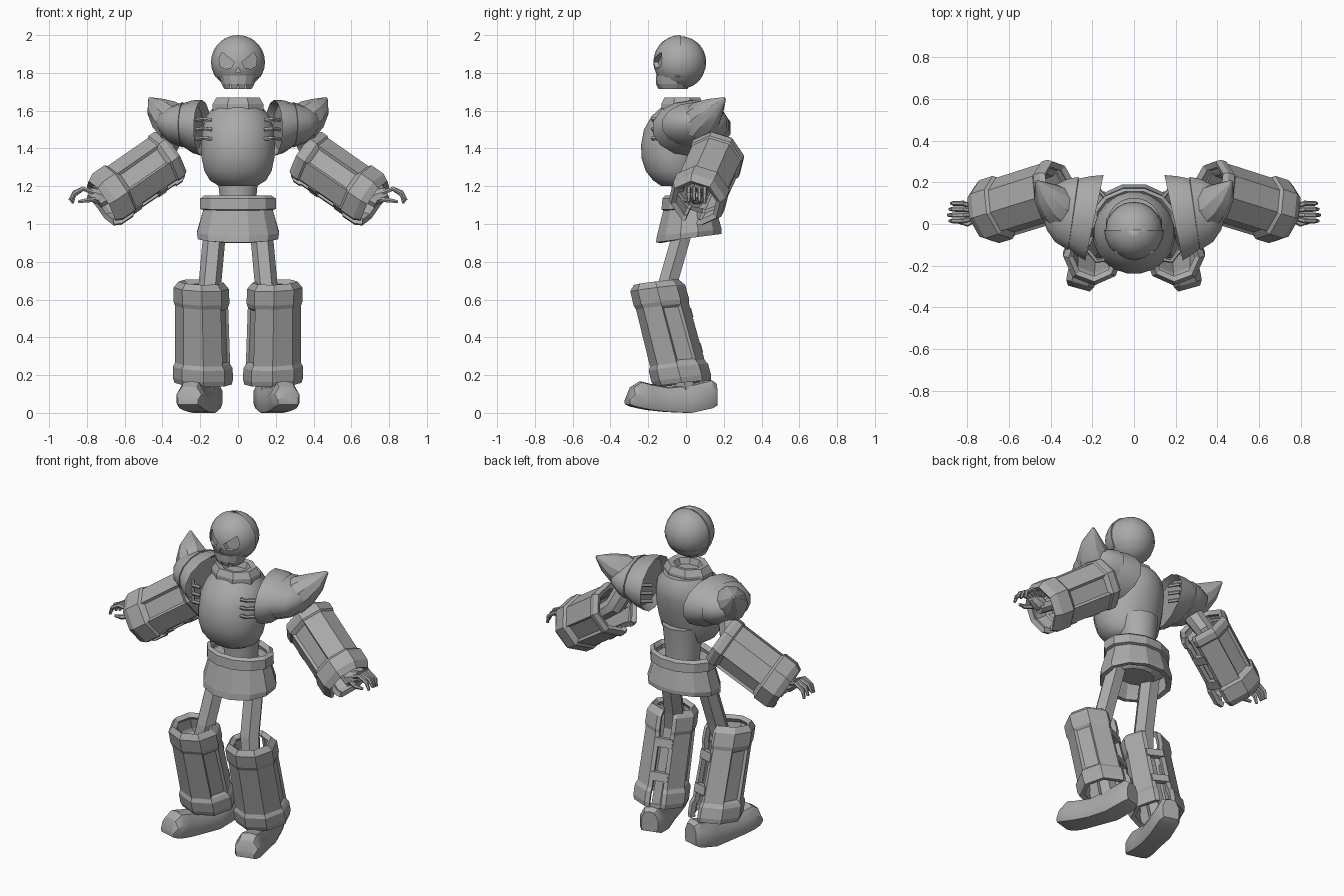
import bpy, bmesh, math
from mathutils import Vector as V, Matrix

if "Cube" in bpy.data.objects:
    bpy.data.objects.remove(bpy.data.objects["Cube"])

grey = bpy.data.materials.new("plain grey")
grey.diffuse_color = (0.4, 0.4, 0.4, 1)
grey.use_nodes = True
grey.node_tree.nodes["Principled BSDF"].inputs["Base Color"].default_value = grey.diffuse_color


def make(name, bm, mirror=False, thick=0, smooth=None, fix=True):
    """Turn a bmesh into an object with optional thickness, mirror and smoothing."""
    if fix:
        bmesh.ops.recalc_face_normals(bm, faces=bm.faces)
    me = bpy.data.meshes.new(name)
    bm.to_mesh(me)
    bm.free()
    ob = bpy.data.objects.new(name, me)
    bpy.context.collection.objects.link(ob)
    me.materials.append(grey)
    bpy.ops.object.select_all(action='DESELECT')
    ob.select_set(True)
    bpy.context.view_layer.objects.active = ob
    if smooth:
        bpy.ops.object.shade_smooth_by_angle(angle=math.radians(smooth))
    if thick:
        m = ob.modifiers.new("thickness", 'SOLIDIFY')
        m.thickness, m.offset = thick, -1
    if mirror:
        m = ob.modifiers.new("mirror", 'MIRROR')
        m.use_mirror_merge = False
    return ob


def loft(rings, closed=True, caps=True, bm=None):
    bm = bm or bmesh.new()
    vs = [[bm.verts.new(p) for p in r] for r in rings]
    n = len(vs[0])
    for a, b in zip(vs, vs[1:]):
        for i in range(n if closed else n - 1):
            j = (i + 1) % n
            bm.faces.new((a[i], a[j], b[j], b[i]))
    if caps:
        bm.faces.new(vs[0])
        bm.faces.new(vs[-1])
    return bm


def ring(c, u, v, n, turn=0.5):
    """Ellipse around c with half-axis vectors u and v."""
    out = []
    for i in range(n):
        a = 2 * math.pi * (i + turn) / n
        out.append(V(c) + V(u) * math.cos(a) + V(v) * math.sin(a))
    return out


def flat_ring(z, hx, yf, yb, n, tilt=0.0):
    hy = (yb - yf) / 2
    return ring((0, yf + hy, z), (hx, 0, 0), (0, hy, hy * tilt), n)


def tube(pts, radii, n=8, bm=None):
    """Round limb through the given points."""
    pts = [V(p) for p in pts]
    rings = []
    for i, p in enumerate(pts):
        d = (pts[min(i + 1, len(pts) - 1)] - pts[max(i - 1, 0)]).normalized()
        u = d.cross(V((0, 1, 0.01))).normalized()
        rings.append(ring(p, u * radii[i], d.cross(u) * radii[i], n))
    return loft(rings, bm=bm)


def prism(bm, pts, y0, y1):
    loft([[V((x, y, z)) for x, z in pts] for y in (y0, y1)], bm=bm)


def cut_sphere(r, cuts, c=(0, -0.03, 1.857)):
    bm = bmesh.new()
    bmesh.ops.create_uvsphere(bm, u_segments=20, v_segments=14, radius=r,
                              matrix=Matrix.Translation(c))
    for co, no in cuts:
        bmesh.ops.bisect_plane(bm, geom=bm.verts[:] + bm.edges[:] + bm.faces[:],
                               plane_co=co, plane_no=no, clear_outer=True)
        bmesh.ops.holes_fill(bm, edges=bm.edges[:])
    return bm


def carve(ob, bm):
    cutter = make("cutter", bm)
    cutter.hide_render = True
    m = ob.modifiers.new("cut", 'BOOLEAN')
    m.object, m.operation, m.solver = cutter, 'DIFFERENCE', 'EXACT'
    bpy.context.view_layer.objects.active = ob
    bpy.ops.object.modifier_apply(modifier=m.name)
    bpy.data.objects.remove(cutter)


# Head: round back, base, face mask with sockets, notched jaw
make("skull_back", cut_sphere(0.137, [((0, -0.03, 0), (0, -1, 0))]), smooth=35)
make("skull_base", cut_sphere(0.135, [((0, 0, 1.79), (0, 0, 1))], (0, -0.03, 1.85)), smooth=35)
mask = make("face_mask", cut_sphere(0.143, [((0, -0.03, 0), (0, 1, 0)),
                                            ((0, 0, 1.775), (0, 0, -1))]), smooth=35)
cut = bmesh.new()
eye = [(0.02, 1.858), (0.085, 1.91), (0.1, 1.875), (0.095, 1.835), (0.065, 1.82), (0.035, 1.828)]
for s in (1, -1):
    # socket floor follows the curve of the face
    loft([[V((s * x, y, z)) for x, z in eye] for y in (-0.3,)] +
         [[V((s * x, -0.145 + max(0, x - 0.03) * 0.45, z)) for x, z in eye]], bm=cut)
prism(cut, [(0, 1.832), (0.016, 1.798), (0.004, 1.803), (-0.004, 1.803), (-0.016, 1.798)], -0.3, -0.145)
carve(mask, cut)
jaw = make("jaw", loft([ring((0, -0.07, z), (rx, 0, 0), (0, ry, 0), 14)
                        for z, rx, ry in ((1.715, 0.074, 0.078), (1.74, 0.088, 0.088),
                                          (1.785, 0.1, 0.09))]))
cut = bmesh.new()
for x in (-0.04, 0, 0.04):
    prism(cut, [(x - 0.011, 1.7), (x + 0.011, 1.7), (x, 1.745)], -0.3, -0.1)
carve(jaw, cut)

# Torso, collar and waist
make("chest", loft([flat_ring(*r, 20) for r in (
    (1.20, 0.10, -0.13, 0.06), (1.23, 0.15, -0.175, 0.08), (1.28, 0.18, -0.215, 0.10),
    (1.35, 0.195, -0.238, 0.12), (1.42, 0.198, -0.24, 0.14), (1.50, 0.192, -0.225, 0.155),
    (1.57, 0.17, -0.185, 0.155), (1.62, 0.13, -0.13, 0.125))]), smooth=35)
make("collar", loft([flat_ring(z, 0.145 * k, -0.02 - 0.12 * k, -0.02 + 0.12 * k, 8) for z, k in (
    (1.58, 0.7), (1.59, 1.0), (1.635, 1.0), (1.67, 0.85), (1.665, 0.6), (1.63, 0.5))]))
make("waist", loft([flat_ring(z, r, 0.03 - r, 0.03 + r, 10) for z, r in (
    (1.00, 0.105), (1.12, 0.1), (1.32, 0.12))]), smooth=40)

# Skirt: open flared shell, lower at the front, with a thicker top band
make("skirt", loft([flat_ring(*r, 12, tilt) for r, tilt in (
    ((0.925, 0.22, -0.165, 0.195), 0.13), ((0.955, 0.225, -0.16, 0.195), 0.1),
    ((1.075, 0.19, -0.125, 0.165), 0.02), ((1.08, 0.207, -0.135, 0.18), 0.02),
    ((1.135, 0.207, -0.13, 0.175), 0), ((1.15, 0.185, -0.115, 0.16), 0))],
    caps=False), thick=0.03)
make("hip_block", loft([flat_ring(z, r, 0.02 - r * 0.8, 0.02 + r * 0.8, 12) for z, r in (
    (0.96, 0.11), (1.0, 0.17), (1.1, 0.17))]))

# Shoulder guards: slanted sleeve closing into a dome, then a swept spike
make("shoulder_guard", loft([ring(c, u, (0, 0, h), 14) for c, u, h in (
    ((0.225, 0.035, 1.51), (-0.04, 0.185, 0), 0.12),
    ((0.19, 0.03, 1.508), (-0.045, 0.21, 0), 0.148),
    ((0.24, 0.04, 1.515), (-0.035, 0.195, 0), 0.14),
    ((0.29, 0.05, 1.525), (-0.025, 0.172, 0), 0.115),
    ((0.292, 0.05, 1.525), (-0.025, 0.18, 0), 0.12),
    ((0.35, 0.065, 1.525), (-0.03, 0.155, 0), 0.1),
    ((0.40, 0.08, 1.535), (-0.02, 0.11, 0), 0.065),
    ((0.43, 0.09, 1.54), (-0.01, 0.04, 0), 0.025))]), mirror=True, smooth=35)
make("shoulder_spike", tube([(0.33, 0.06, 1.525), (0.38, 0.10, 1.57), (0.43, 0.15, 1.615),
                             (0.468, 0.205, 1.665)], [0.105, 0.095, 0.06, 0.008], 10),
     mirror=True, smooth=30)

# Laces tying chest to shoulder guards
laces = bmesh.new()
for z in (1.45, 1.50, 1.55):
    for y0, y1 in ((-0.17, -0.125), (0.13, 0.165)):
        ym = (y0 + y1) / 2 + math.copysign(0.03, y0)
        tube([(0.14, y0, z), (0.18, ym, z + 0.005), (0.22, y1, z)], [0.011] * 3, 6, laces)
make("laces", laces, mirror=True)


def armour(name, p0, p1, slit, r0, r1, stations):
    """Eight-sided limb shell, slit along one side and bridged by two clasps."""
    p0, p1, v = V(p0), V(p1), V(slit).normalized()
    axis = (p1 - p0).normalized()
    u = axis.cross(v).normalized()
    flat, rings = math.cos(math.pi / 8), []
    for t, k in stations:
        c, r = p0.lerp(p1, t), (r0 + (r1 - r0) * t) * k
        gap = 0.033 * min(1, k)
        pts = [c + u * gap + v * r * flat]
        pts += [c + u * r * math.sin(a) + v * r * math.cos(a)
                for a in (math.pi * (i + 0.5) / 4 for i in range(8))]
        rings.append(pts[:9] + [c - u * gap + v * r * flat])
    bm = loft(rings, closed=False, caps=False)
    bm.faces.ensure_lookup_table()
    bm.normal_update()
    f = bm.faces[9 * 3 + 4]
    if f.normal.dot(f.calc_center_median() - p0.lerp(p1, 0.5)) < 0:
        bmesh.ops.reverse_faces(bm, faces=bm.faces[:])
    # sunken side panels on the long middle band
    mid = 9 * 3
    panels = [bm.faces[mid + 2], bm.faces[mid + 6]]
    bmesh.ops.inset_individual(bm, faces=panels, thickness=0.018, depth=-0.012)
    make(name, bm, mirror=True, thick=0.03, fix=False)
    clasps = bmesh.new()
    for t in (0.33, 0.68):
        c = p0.lerp(p1, t) + v * (r0 + (r1 - r0) * t) * 0.82
        rot = Matrix((u, v, axis)).transposed().to_4x4()
        bmesh.ops.create_cube(clasps, size=1, matrix=Matrix.Translation(c) @ rot
                              @ Matrix.Diagonal((0.10, 0.03, 0.05, 1)))
    make(name + "_clasps", clasps, mirror=True)


# Arms
armour("forearm_armour", (0.35, 0.167, 1.368), (0.725, 0.05, 1.11), (-0.57, -0.2, -0.82),
       0.155, 0.152, ((0, 0.9), (0.05, 1.0), (0.13, 1.0), (0.15, 0.95),
                      (0.72, 0.95), (0.75, 1.04), (0.92, 1.04), (1, 0.9)))
make("upper_arm", tube([(0.33, 0.07, 1.50), (0.39, 0.14, 1.36), (0.56, 0.10, 1.225),
                        (0.74, 0.05, 1.115)], [0.06, 0.055, 0.045, 0.035]), mirror=True, smooth=40)

# Hands: palm, four curled fingers and a thumb
hand = tube([(0.70, 0.055, 1.13), (0.745, 0.055, 1.145), (0.79, 0.055, 1.165)], [0.03, 0.045, 0.03])
for i in range(4):
    y, drop = 0.015 + 0.028 * i, 0.008 * abs(i - 1)
    tube([(0.765, 0.03 + 0.017 * i, 1.165), (0.82, y, 1.187), (0.868, y, 1.168 - drop),
          (0.892 - drop, y, 1.125 - drop)], [0.012, 0.013, 0.012, 0.008], 6, hand)
tube([(0.75, 0.03, 1.13), (0.80, 0.0, 1.125), (0.845, 0.01, 1.118)], [0.014, 0.013, 0.008], 6, hand)
make("hand", hand, mirror=True, smooth=40)

# Legs
make("thigh", loft([ring(c, (w, 0, 0), (0, w, 0), 6, 0) for c, w in (
    ((0.118, -0.0, 1.02), 0.06), ((0.148, -0.095, 0.69), 0.06),
    ((0.17, -0.115, 0.58), 0.055), ((0.18, 0.0, 0.12), 0.055))]), mirror=True)
armour("shin_armour", (0.195, -0.158, 0.692), (0.185, -0.018, 0.155), (-0.36, 0.93, 0.1),
       0.146, 0.155, ((0, 0.82), (0.06, 1.0), (0.2, 1.0), (0.24, 0.95),
                      (0.80, 0.95), (0.84, 1.03), (0.95, 1.03), (1, 0.98)))

# Feet: heel to toe, toes turned out
heel, toe = V((0.14, 0.155, 0)), V((0.265, -0.31, 0))
side = V((0.95, 0.26, 0))
foot = []
for t, lo, hi, w in ((0, 0.04, 0.16, 0.05), (0.06, 0.025, 0.178, 0.068), (0.3, 0, 0.15, 0.07),
                     (0.55, 0.005, 0.138, 0.064), (0.75, 0.015, 0.155, 0.07),
                     (0.86, 0.025, 0.168, 0.074), (0.95, 0.035, 0.14, 0.07),
                     (1, 0.045, 0.085, 0.055)):
    c = heel.lerp(toe, t)
    foot.append([c + side * w * x + V((0, 0, lo + (hi - lo) * z)) for x, z in (
        (-0.88, 0), (0.88, 0), (1, 0.15), (1, 0.6), (0.6, 0.95), (0, 1),
        (-0.6, 0.95), (-1, 0.6), (-1, 0.15))])
make("foot", loft(foot), mirror=True, smooth=32)
